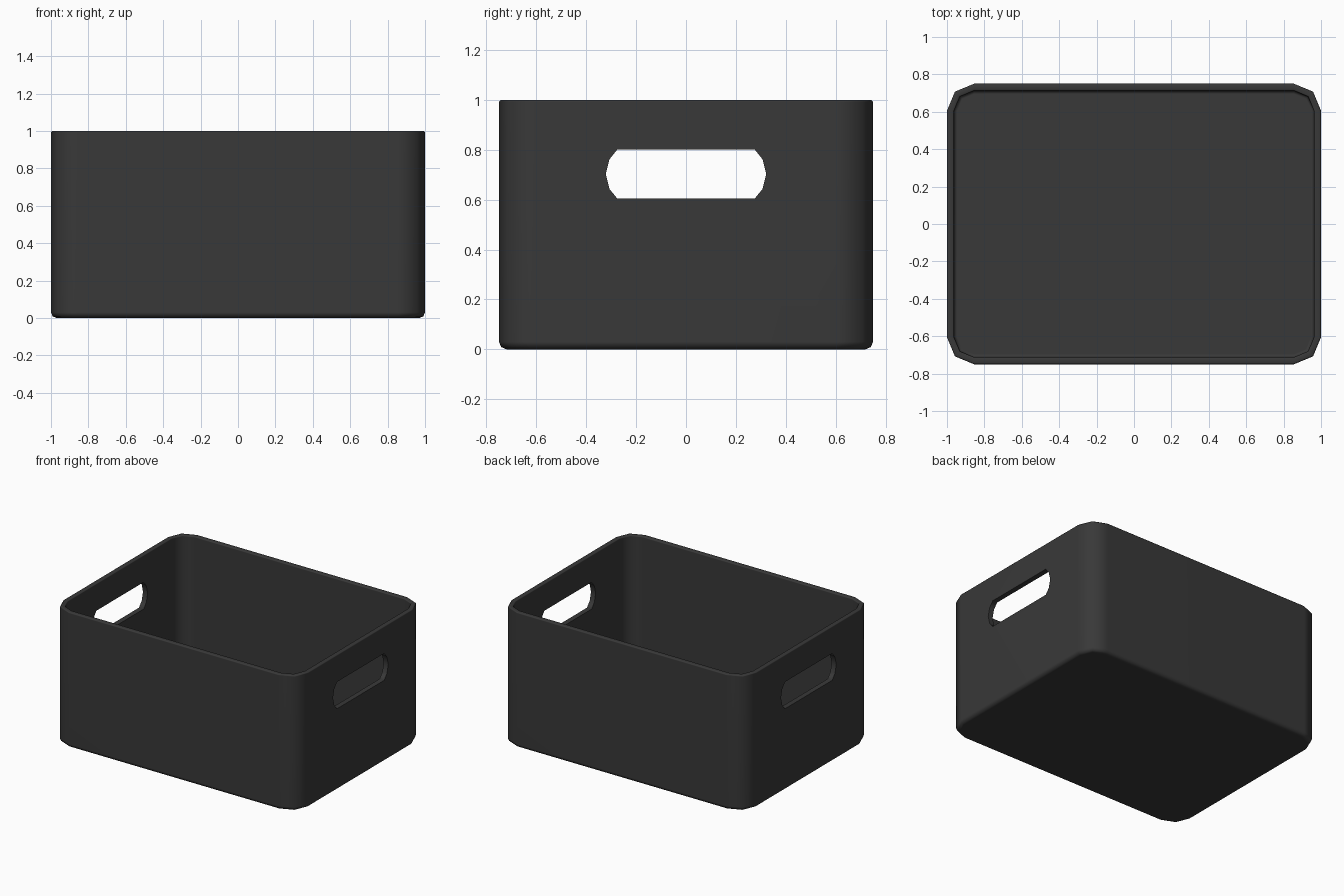
import bpy, bmesh, math

if "Cube" in bpy.data.objects:
    bpy.data.objects.remove(bpy.data.objects["Cube"])

HX, HY, RADIUS = 1.0, 0.75, 0.145
SEG = 2  # segments per rounded corner


def outline(inset):
    """Rounded rectangle whose corner centres stay fixed as it shrinks."""
    r = RADIUS - inset
    pts = []
    for i, (sx, sy) in enumerate([(1, 1), (-1, 1), (-1, -1), (1, -1)]):
        for k in range(SEG + 1):
            a = math.pi / 2 * (i + k / SEG)
            pts.append((sx * (HX - RADIUS) + r * math.cos(a),
                        sy * (HY - RADIUS) + r * math.sin(a)))
    return pts


def make_object(name, bm):
    bmesh.ops.recalc_face_normals(bm, faces=bm.faces)
    mesh = bpy.data.meshes.new(name)
    bm.to_mesh(mesh)
    bm.free()
    obj = bpy.data.objects.new(name, mesh)
    bpy.context.collection.objects.link(obj)
    return obj


def loft(bm, rings):
    """Skin closed rings of equal count and cap both ends."""
    rows = [[bm.verts.new(p) for p in ring] for ring in rings]
    n = len(rows[0])
    for a, b in zip(rows, rows[1:]):
        for i in range(n):
            j = (i + 1) % n
            bm.faces.new((a[i], a[j], b[j], b[i]))
    bm.faces.new(rows[0])
    bm.faces.new(rows[-1])


# Bin shell: (inset, height) from underside, over the rim, down to the floor
profile = [(0.03, 0), (0.009, 0.009), (0, 0.03), (0, 0.993), (0.007, 1.0),
           (0.031, 1.0), (0.038, 0.993), (0.038, 0.055), (0.043, 0.043), (0.055, 0.038)]
bm = bmesh.new()
loft(bm, [[(x, y, z) for x, y in outline(d)] for d, z in profile])
storage_bin = make_object("storage_bin", bm)

# Handle cutter: one slot prism through both end walls
half = [(0.275, 0.802), (0.307, 0.762), (0.322, 0.703), (0.307, 0.643), (0.275, 0.604)]
slot = half + [(-y, z) for y, z in reversed(half)]
bm = bmesh.new()
loft(bm, [[(x, y, z) for y, z in slot] for x in (-1.2, 1.2)])
cutter = make_object("handle_cutter", bm)
cutter.hide_render = True

bpy.context.view_layer.objects.active = storage_bin
storage_bin.select_set(True)
cut = storage_bin.modifiers.new("handle_slots", 'BOOLEAN')
cut.operation = 'DIFFERENCE'
cut.solver = 'EXACT'
cut.object = cutter
bpy.ops.object.modifier_apply(modifier=cut.name)
bpy.data.objects.remove(cutter)

# Smooth rounded corners, flat walls, crisp slots
bpy.ops.object.shade_smooth_by_angle(angle=math.radians(55))
weighted = storage_bin.modifiers.new("flat_walls", 'WEIGHTED_NORMAL')
weighted.keep_sharp = True

# Dark plastic
mat = bpy.data.materials.new("dark_plastic")
mat.diffuse_color = (0.04, 0.04, 0.04, 1)
mat.use_nodes = True
mat.node_tree.nodes["Principled BSDF"].inputs["Base Color"].default_value = mat.diffuse_color
storage_bin.data.materials.clear()
storage_bin.data.materials.append(mat)
